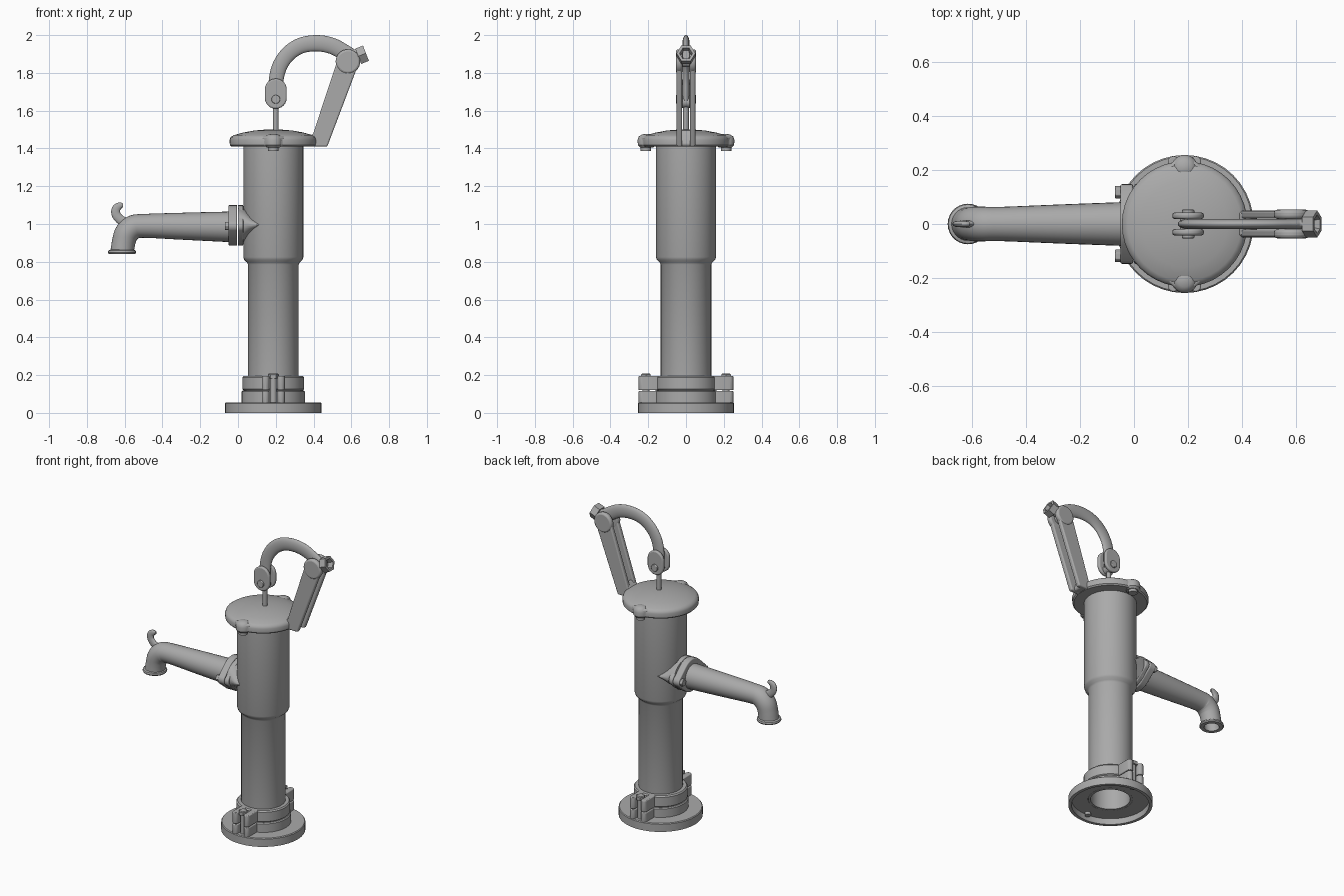
import bpy, bmesh, math
from mathutils import Vector, Matrix

if "Cube" in bpy.data.objects:
    bpy.data.objects.remove(bpy.data.objects["Cube"])

CX = 0.187  # axis of the pump column
iron = bpy.data.materials.new("grey_iron")
iron.diffuse_color = (0.4, 0.4, 0.4, 1)
iron.use_nodes = True
iron.node_tree.nodes["Principled BSDF"].inputs["Base Color"].default_value = iron.diffuse_color


def finish(name, bm, bevel=0.0, flip=False):
    """Turn a bmesh into a smooth, optionally bevelled object."""
    bmesh.ops.recalc_face_normals(bm, faces=bm.faces)
    if flip:
        bmesh.ops.reverse_faces(bm, faces=bm.faces)
    me = bpy.data.meshes.new(name)
    bm.to_mesh(me)
    bm.free()
    me.materials.append(iron)
    ob = bpy.data.objects.new(name, me)
    bpy.context.collection.objects.link(ob)
    if bevel:
        mod = ob.modifiers.new("bevel", "BEVEL")
        mod.width, mod.segments, mod.limit_method = bevel, 3, "ANGLE"
    bpy.ops.object.select_all(action="DESELECT")
    ob.select_set(True)
    bpy.context.view_layer.objects.active = ob
    bpy.ops.object.shade_smooth_by_angle(angle=math.radians(40))
    return ob


def skin(name, rings, closed=False, caps=(True, True), **kw):
    """Bridge a list of equal-length point rings."""
    bm = bmesh.new()
    vs = [[bm.verts.new(p) for p in ring] for ring in rings]
    n = len(vs[0])
    pairs = list(zip(vs, vs[1:])) + ([(vs[-1], vs[0])] if closed else [])
    for a, b in pairs:
        for i in range(n):
            j = (i + 1) % n
            bm.faces.new((a[i], a[j], b[j], b[i]))
    if not closed:
        if caps[0]:
            bm.faces.new(vs[0])
        if caps[1]:
            bm.faces.new(vs[-1])
    return finish(name, bm, **kw)


def lathe(name, profile, x=CX, y=0.0, n=40, closed=False, **kw):
    """Revolve (radius, z) points around a vertical axis."""
    angles = [math.tau * i / n for i in range(n)]
    rings = [[(x + r * math.cos(a), y + r * math.sin(a), z) for a in angles] for r, z in profile]
    return skin(name, rings, closed, **kw)


def sweep(name, pts, n=20, steps=5, **kw):
    """Sweep an ellipse along a curve in the xz plane; pts are (x, z, in-plane radius, y radius)."""
    p = [Vector(q) for q in pts]
    p = [2 * p[0] - p[1]] + p + [2 * p[-1] - p[-2]]
    path = []
    for i in range(1, len(p) - 2):
        a, b, c, d = p[i - 1:i + 3]
        for k in range(steps):
            t = k / steps
            path.append(0.5 * (2 * b + (c - a) * t + (2 * a - 5 * b + 4 * c - d) * t * t
                               + (3 * b - a - 3 * c + d) * t ** 3))
    path.append(p[-2])
    rings = []
    for i, q in enumerate(path):
        d = path[min(i + 1, len(path) - 1)] - path[max(i - 1, 0)]
        t = Vector((d[0], d[1])).normalized()
        ring = []
        for k in range(n):
            a = math.tau * k / n
            u, v = q[2] * math.cos(a), q[3] * math.sin(a)
            ring.append((q[0] - t.y * u, v, q[1] + t.x * u))
        rings.append(ring)
    return skin(name, rings, **kw)


def slab(name, axis, circles, lo, hi, bevel=0.0, n=24):
    """Plate whose outline is the hull of (u, v, radius) circles, extruded along an axis."""
    bm = bmesh.new()
    for u, v, r in circles:
        for i in range(n):
            a = math.tau * i / n
            for w in (lo, hi):
                co = [u + r * math.cos(a), v + r * math.sin(a)]
                co.insert("xyz".index(axis), w)
                bm.verts.new(co)
    res = bmesh.ops.convex_hull(bm, input=bm.verts)
    junk = {g for g in res["geom_interior"] + res["geom_unused"] if isinstance(g, bmesh.types.BMVert)}
    bmesh.ops.delete(bm, geom=list(junk), context="VERTS")
    bmesh.ops.dissolve_limit(bm, angle_limit=0.02, verts=bm.verts, edges=bm.edges)
    return finish(name, bm, bevel)


# Hollow base plate
lathe("base_plate", [(0.135, 0.056), (0.25, 0.056), (0.255, 0.051), (0.255, 0.0), (0.235, 0.0),
                     (0.235, 0.04), (0.135, 0.04)], closed=True)

# Column: open pipe widening into the upper barrel
lathe("column", [(0.12, 0.04), (0.134, 0.04), (0.134, 0.785), (0.14, 0.797), (0.154, 0.81),
                 (0.159, 0.825), (0.159, 1.42), (0.12, 1.42)], closed=True)

# Clamp collars
lathe("lower_collar", [(0.13, 0.05), (0.168, 0.05), (0.168, 0.112), (0.162, 0.118), (0.13, 0.118)],
      closed=True)
lathe("upper_collar", [(0.13, 0.118), (0.155, 0.118), (0.163, 0.126), (0.163, 0.188), (0.156, 0.196),
                       (0.13, 0.196)], closed=True)

# Domed cap
lathe("cap", [(0.01, 1.41), (0.222, 1.41), (0.23, 1.418), (0.232, 1.445), (0.226, 1.46), (0.21, 1.47),
              (0.16, 1.484), (0.1, 1.495), (0.04, 1.5), (0.005, 1.5)])

for s, side in ((-1, "front"), (1, "back")):
    # Slotted collar ears and their bolts
    for k, part in ((-1, "left"), (1, "right")):
        x = CX + k * 0.041
        for lo, hi, lvl in ((0.05, 0.116, "lower"), (0.12, 0.196, "upper")):
            slab(f"{side}_{part}_{lvl}_ear", "z",
                 [(x, s * 0.14, 0.02), (x, s * 0.231, 0.02)], lo, hi, 0.005, 12)
    lathe(f"{side}_clamp_bolt", [(0.018, 0.02), (0.018, 0.185)], y=s * 0.212, n=12)
    lathe(f"{side}_clamp_bolt_head", [(0.029, 0.182), (0.029, 0.203), (0.024, 0.208)],
          y=s * 0.212, n=6)
    # Cap ears with bolts below
    lathe(f"{side}_cap_ear", [(0.035, 1.405), (0.047, 1.418), (0.048, 1.445), (0.042, 1.463),
                              (0.025, 1.474), (0.004, 1.477)], y=s * 0.208, n=24)
    slab(f"{side}_cap_ear_web", "z", [(CX, s * 0.208, 0.044), (CX, s * 0.15, 0.09)], 1.412, 1.465, 0.01)
    lathe(f"{side}_cap_bolt", [(0.028, 1.387), (0.028, 1.42)], y=s * 0.212, n=12)

# Spout boss narrowing into the barrel
ZS = 0.99
rings = []
for x, ry, rz in ((0.0, 0.125, 0.1), (0.03, 0.13, 0.09), (0.07, 0.138, 0.05), (0.12, 0.14, 0.015)):
    rings.append([(x, ry * math.cos(math.tau * i / 32), ZS + 0.005 + rz * math.sin(math.tau * i / 32))
                  for i in range(32)])
skin("spout_boss", rings)

# Bolted flange pair
lugs = [(-0.113, ZS, 0.034), (0, ZS + 0.003, 0.108), (0.113, ZS, 0.034)]
slab("spout_flange", "x", lugs, -0.05, -0.004, 0.006)
slab("barrel_flange", "x", lugs, -0.001, 0.028, 0.006)
for s, side in ((-1, "front"), (1, "back")):
    slab(f"{side}_flange_bolt", "x", [(s * 0.118, ZS, 0.024)], -0.07, -0.03, 0.003, 6)

# Spout with open mouth
path = [(-0.04, 0.985, 0.081), (-0.28, 0.988, 0.072), (-0.5, 0.99, 0.063), (-0.555, 0.982, 0.064),
        (-0.59, 0.95, 0.064), (-0.605, 0.905, 0.062), (-0.614, 0.85, 0.062)]
sweep("spout", [(x, z, r, r) for x, z, r in path], n=28, caps=(True, False))
sweep("spout_bore", [(x, z, r - 0.016, r - 0.016) for x, z, r in path[3:]], n=28,
      caps=(True, False), flip=True)
lathe("spout_lip", [(0.046, 0.842), (0.07, 0.842), (0.075, 0.849), (0.072, 0.86), (0.055, 0.866),
                    (0.046, 0.86)], x=-0.614, n=28, closed=True)
# Bucket hook
sweep("bucket_hook", [(-0.585, 1.0, 0.03, 0.014), (-0.622, 1.022, 0.025, 0.013),
                      (-0.645, 1.05, 0.024, 0.012), (-0.645, 1.08, 0.023, 0.012),
                      (-0.625, 1.097, 0.018, 0.011), (-0.608, 1.098, 0.01, 0.008)], n=14)

# Piston rod and clevis
lathe("piston_rod", [(0.015, 1.48), (0.015, 1.64)], x=0.2, n=16)
slab("clevis_block", "y", [(0.2, 1.645, 0.03)], -0.022, 0.022)
slab("clevis_pin", "y", [(0.2, 1.66, 0.023)], -0.053, 0.053, 0.004, 20)
for s, side in ((-1, "front"), (1, "back")):
    lo, hi = sorted((s * 0.019, s * 0.042))
    slab(f"{side}_clevis_plate", "y", [(0.2, 1.668, 0.058), (0.2, 1.712, 0.058)], lo, hi, 0.008)
    # Fulcrum bracket arms with rounded pivot ends
    lo, hi = sorted((s * 0.02, s * 0.049))
    slab(f"{side}_bracket_arm", "y", [(0.392, 1.422, 0.012), (0.465, 1.421, 0.011),
                                      (0.582, 1.857, 0.056)], lo, hi, 0.008)
    lo, hi = sorted((s * 0.019, s * 0.053))
    slab(f"{side}_pivot_boss", "y", [(0.582, 1.86, 0.065)], lo, hi, 0.012, 32)
slab("bracket_web", "y", [(0.37, 1.43, 0.015), (0.44, 1.425, 0.015), (0.42, 1.48, 0.015)],
     -0.045, 0.045, 0.008)
slab("pivot_pin", "y", [(0.582, 1.86, 0.03)], -0.045, 0.045)

# Curved handle
arch = [(0.2, 1.65, 0.032), (0.2, 1.7, 0.037), (0.203, 1.77, 0.039), (0.223, 1.84, 0.04),
        (0.268, 1.903, 0.041), (0.335, 1.945, 0.042), (0.42, 1.957, 0.043), (0.5, 1.942, 0.043),
        (0.57, 1.905, 0.042), (0.61, 1.89, 0.036), (0.65, 1.896, 0.03)]
sweep("handle", [(x, z, r, 0.019) for x, z, r in arch])

# Hexagonal socket on the handle end
socket = lathe("handle_socket", [(0.03, -0.022), (0.05, -0.022), (0.05, 0.022), (0.034, 0.022),
                                 (0.03, 0.0)], x=0, n=6, closed=True)
socket.matrix_world = (Matrix.Translation((0.657, 0, 1.896)) @ Matrix.Rotation(math.radians(69), 4, "Y")
                       @ Matrix.Rotation(math.radians(30), 4, "Z"))
